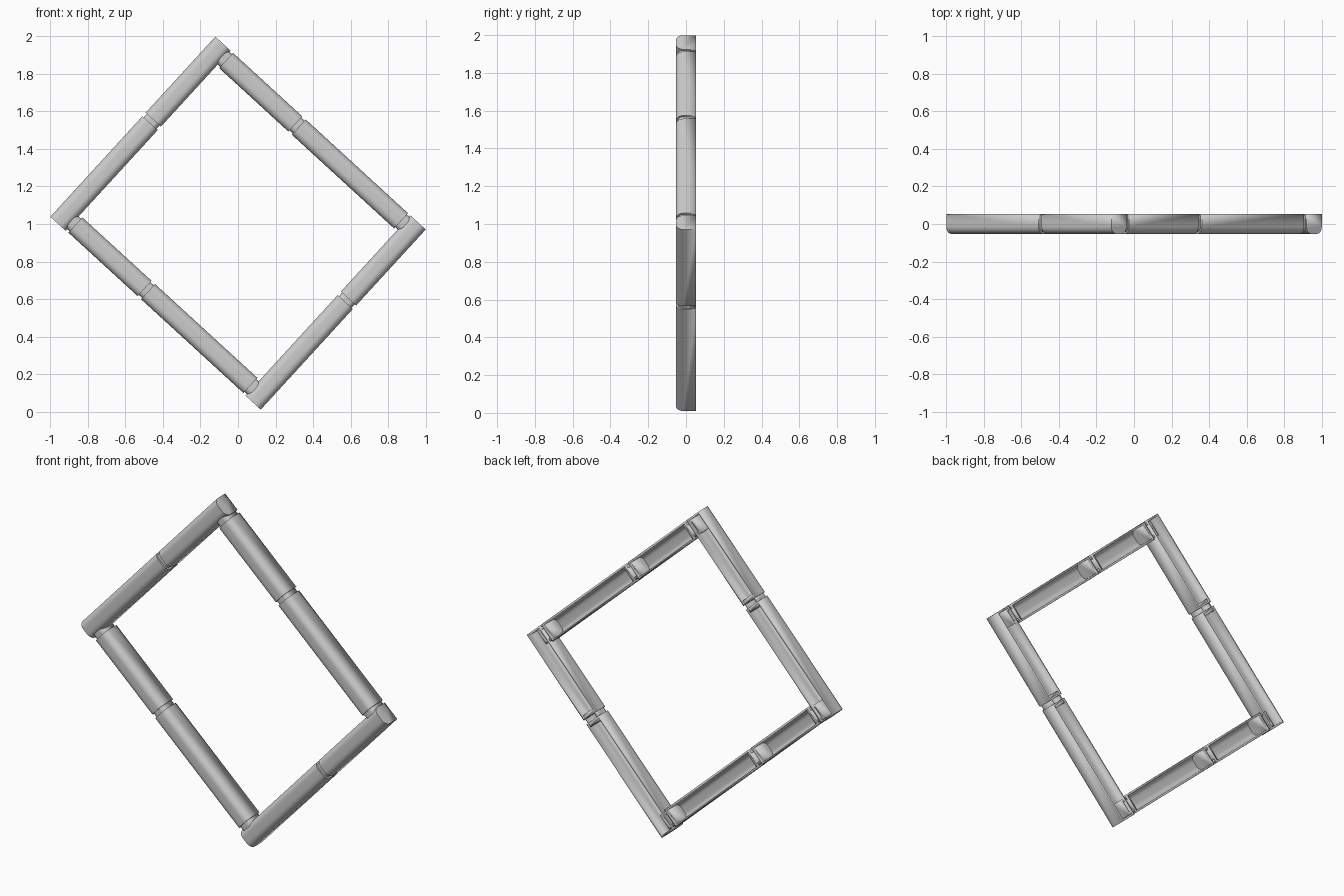
import bpy, bmesh, math

if "Cube" in bpy.data.objects:
    bpy.data.objects.remove(bpy.data.objects["Cube"])

ANG = math.radians(47.5)
CA, SA = math.cos(ANG), math.sin(ANG)
W, D = 0.11, 0.053          # bar width, half depth


def place(u, y, v):
    """Frame-plane coordinates (u along rails, v along crossbars) to world."""
    return (u * CA + v * SA, y, 1 + u * SA - v * CA)


def profile(width, front, back, r, n=7):
    """U-shaped section, open at the back, rounded at the front."""
    h = width / 2
    pts = [(-h, back)]
    for cx, a0 in ((-h + r, math.pi), (h - r, 1.5 * math.pi)):
        for i in range(n + 1):
            a = a0 + i / n * math.pi / 2
            pts.append((cx + r * math.cos(a), front + r + r * math.sin(a)))
    return pts + [(h, back)]


def tray(name, axis, centre, s0, s1, inset=0.0, wall=0.011):
    """Hollow channel with closed ends running from s0 to s1."""
    pts = profile(W - 2 * inset, -D + inset, D - inset * 0.6, 0.038 - inset)
    bm = bmesh.new()
    rings = []
    for s in (s0, s1):
        ring = []
        for t, y in pts:
            u, v = (s, centre + t) if axis == "u" else (centre + t, s)
            ring.append(bm.verts.new(place(u, y, v)))
        rings.append(ring)
    a, b = rings
    for i in range(len(pts) - 1):
        bm.faces.new((a[i], a[i + 1], b[i + 1], b[i]))
    bm.faces.new(a)
    bm.faces.new(b[::-1])
    bmesh.ops.recalc_face_normals(bm, faces=bm.faces)
    # make sure the shell faces outward (front faces point to -y)
    bm.normal_update()
    if sum(f.normal.y * f.calc_area() for f in bm.faces) > 0:
        bmesh.ops.reverse_faces(bm, faces=bm.faces)
    me = bpy.data.meshes.new(name)
    bm.to_mesh(me)
    bm.free()
    ob = bpy.data.objects.new(name, me)
    bpy.context.collection.objects.link(ob)
    mod = ob.modifiers.new("wall", "SOLIDIFY")
    mod.thickness = wall
    mod.offset = -1
    mod.use_even_offset = True
    bpy.context.view_layer.objects.active = ob
    ob.select_set(True)
    bpy.ops.object.shade_smooth_by_angle(angle=math.radians(40))
    ob.select_set(False)


# two full-length rails, each a long and a short channel with a joint
for side, c in (("left", -0.709), ("right", 0.703)):
    tray(f"{side}_rail_long", "u", c, -0.648, 0.080)
    tray(f"{side}_rail_short", "u", c, 0.105, 0.655)
    tray(f"{side}_rail_joint", "u", c, 0.055, 0.130, 0.009, 0.016)

# two crossbars between the rails, with a middle joint and end joints
for side, c in (("upper", 0.600), ("lower", -0.590)):
    tray(f"{side}_crossbar_short", "v", c, -0.636, -0.135)
    tray(f"{side}_crossbar_long", "v", c, -0.110, 0.630)
    for part, s0, s1 in (("start", -0.690, -0.610), ("middle", -0.160, -0.085), ("end", 0.605, 0.685)):
        tray(f"{side}_crossbar_{part}_joint", "v", c, s0, s1, 0.009, 0.016)
